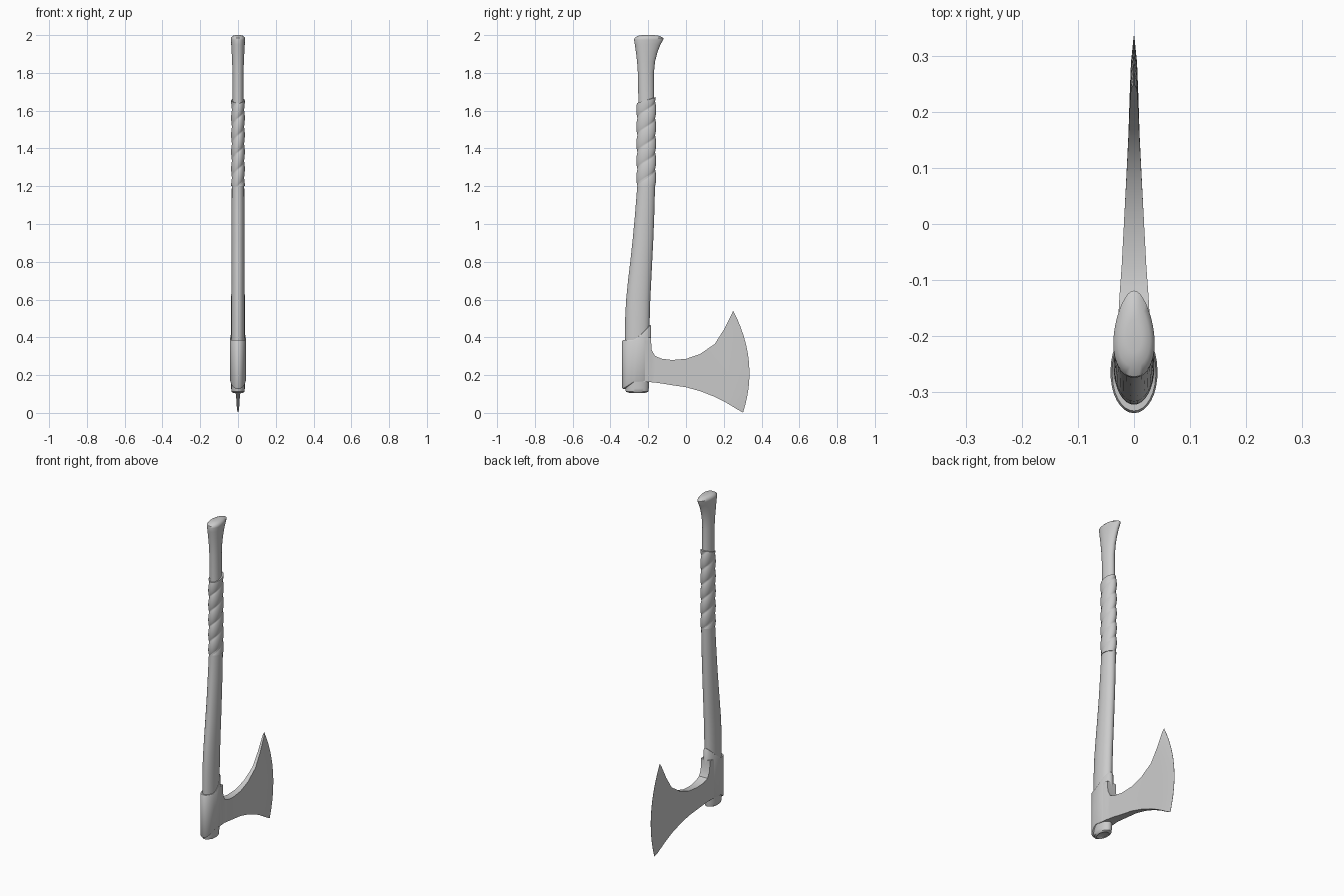
import bpy, bmesh, math

if "Cube" in bpy.data.objects:
    bpy.data.objects.remove(bpy.data.objects["Cube"])

N = 32


def finish(name, bm, angle=35):
    bmesh.ops.recalc_face_normals(bm, faces=bm.faces)
    me = bpy.data.meshes.new(name)
    bm.to_mesh(me)
    bm.free()
    ob = bpy.data.objects.new(name, me)
    bpy.context.collection.objects.link(ob)
    bpy.ops.object.select_all(action='DESELECT')
    ob.select_set(True)
    bpy.context.view_layer.objects.active = ob
    bpy.ops.object.shade_smooth_by_angle(angle=math.radians(angle))
    return ob


def skin(bm, rings, closed=True):
    """Join rows of points into a quad grid and return the vertex rows."""
    rows = [[bm.verts.new(p) for p in r] for r in rings]
    n = len(rows[0])
    for a, b in zip(rows, rows[1:]):
        for i in range(n if closed else n - 1):
            j = (i + 1) % n
            bm.faces.new((a[i], a[j], b[j], b[i]))
    return rows


def angles(n=N):
    return [2 * math.pi * i / n for i in range(n)]


def oval(a, back, front, hw, egg=0.0):
    """Point on an oval; angle 0 faces +y, running anticlockwise from above."""
    y = (back + front) / 2 + (front - back) / 2 * math.cos(a)
    return -hw * math.sin(a) * (1 - egg * math.cos(a)), y


# handle: z, back y, front y, half width, egg shape
sections = [
    (0.110, -0.295, -0.222, 0.024, 0), (0.106, -0.300, -0.216, 0.027, 0),
    (0.112, -0.318, -0.200, 0.034, 0), (0.13, -0.322, -0.197, 0.036, 0),
    (0.40, -0.323, -0.194, 0.036, 0), (0.50, -0.322, -0.192, 0.036, 0),
    (0.60, -0.317, -0.189, 0.036, 0), (0.70, -0.307, -0.184, 0.035, 0),
    (0.80, -0.295, -0.179, 0.035, 0), (0.92, -0.282, -0.173, 0.034, 0),
    (1.05, -0.270, -0.168, 0.034, 0), (1.20, -0.258, -0.164, 0.033, 0),
    (1.40, -0.254, -0.165, 0.031, 0), (1.65, -0.252, -0.169, 0.029, 0.03),
    (1.80, -0.255, -0.170, 0.029, 0.08), (1.86, -0.259, -0.164, 0.031, 0.12),
    (1.91, -0.265, -0.151, 0.033, 0.18), (1.95, -0.271, -0.135, 0.035, 0.22),
    (1.975, -0.275, -0.121, 0.036, 0.24), (1.985, -0.273, -0.119, 0.036, 0.24),
    (1.996, -0.255, -0.140, 0.028, 0.22), (2.0, -0.230, -0.170, 0.014, 0.1)]
bm = bmesh.new()
rows = skin(bm, [[(*oval(a, b, f, w, e), z) for a in angles()]
                 for z, b, f, w, e in sections])
bm.faces.new(rows[0])
bm.faces.new(rows[-1])
finish("handle", bm, 45)

# grip wrap: two-start spiral of rounded bands
bm = bmesh.new()
R, pitch = 110, 0.18
rings = []
for r in range(R + 1):
    t = r / R
    ring = []
    for a in angles(40):
        z = 1.20 + t * (0.455 + 0.015 * math.cos(a))
        phase = (2 * ((z - 1.2) / pitch - a / (2 * math.pi))) % 1.0
        s = 0.008 * math.sin(math.pi * phase) ** 0.6
        x, y = oval(a, -0.255 - s, -0.166 + s, 0.0305 + s * 0.7)
        ring.append((x, y, z))
    rings.append(ring)
for k, end in ((0, 1.2), (-1, None)):
    inner = [(*oval(a, -0.248, -0.173, 0.025), p[2])
             for a, p in zip(angles(40), rings[k])]
    if k == 0:
        rings.insert(0, inner)
    else:
        rings.append(inner)
finish("grip_wrap", bm) if not skin(bm, rings) else finish("grip_wrap", bm, 40)

# socket collar of the axe head, rising at the front
def collar_ring(inset, top):
    ring = []
    for a in angles():
        c = math.cos(a)
        if top:
            z = 0.385 + 0.08 * max(0, (c + 0.3) / 1.3) ** 1.3
        else:
            z = 0.127 + 0.038 * min(1, (c + 1) / 0.8)
        ring.append((*oval(a, -0.338 + inset, -0.184 - inset,
                           0.042 - inset * 0.7, 0.05), z))
    return ring


bm = bmesh.new()
rows = skin(bm, [collar_ring(0.02, False), collar_ring(0.004, False),
                 [(x, y, z + 0.006) for x, y, z in collar_ring(0, False)],
                 [(x, y, z - 0.006) for x, y, z in collar_ring(0, True)],
                 collar_ring(0.004, True), collar_ring(0.02, True)])
finish("head_socket", bm)

# blade: bottom y, z; top y, z; edge bulge; half thickness
columns = [
    (-0.25, 0.163, -0.25, 0.40, 0, 0.037), (-0.19, 0.163, -0.186, 0.40, 0, 0.031),
    (-0.182, 0.162, -0.182, 0.335, 0, 0.029), (-0.165, 0.161, -0.165, 0.302, 0, 0.028),
    (-0.13, 0.156, -0.13, 0.287, 0, 0.026), (-0.075, 0.147, -0.075, 0.280, 0, 0.022),
    (0.0, 0.136, 0.0, 0.286, 0, 0.018), (0.075, 0.115, 0.075, 0.312, 0.003, 0.014),
    (0.15, 0.086, 0.152, 0.365, 0.008, 0.010), (0.21, 0.056, 0.20, 0.44, 0.018, 0.008),
    (0.274, 0.017, 0.241, 0.522, 0.028, 0.0055), (0.302, 0.002, 0.25, 0.541, 0.057, 0.0006)]
bm = bmesh.new()
rings = []
for yb, zb, yt, zt, bulge, w in columns:
    side = []
    for i in range(13):
        t = i / 12
        side.append((yb + (yt - yb) * t + bulge * 4 * t * (1 - t), zb + (zt - zb) * t))
    rings.append([(w, y, z) for y, z in side] + [(-w, y, z) for y, z in reversed(side)])
rows = skin(bm, rings)
bm.faces.new(rows[0])
bm.faces.new(rows[-1])
finish("blade", bm, 30)
